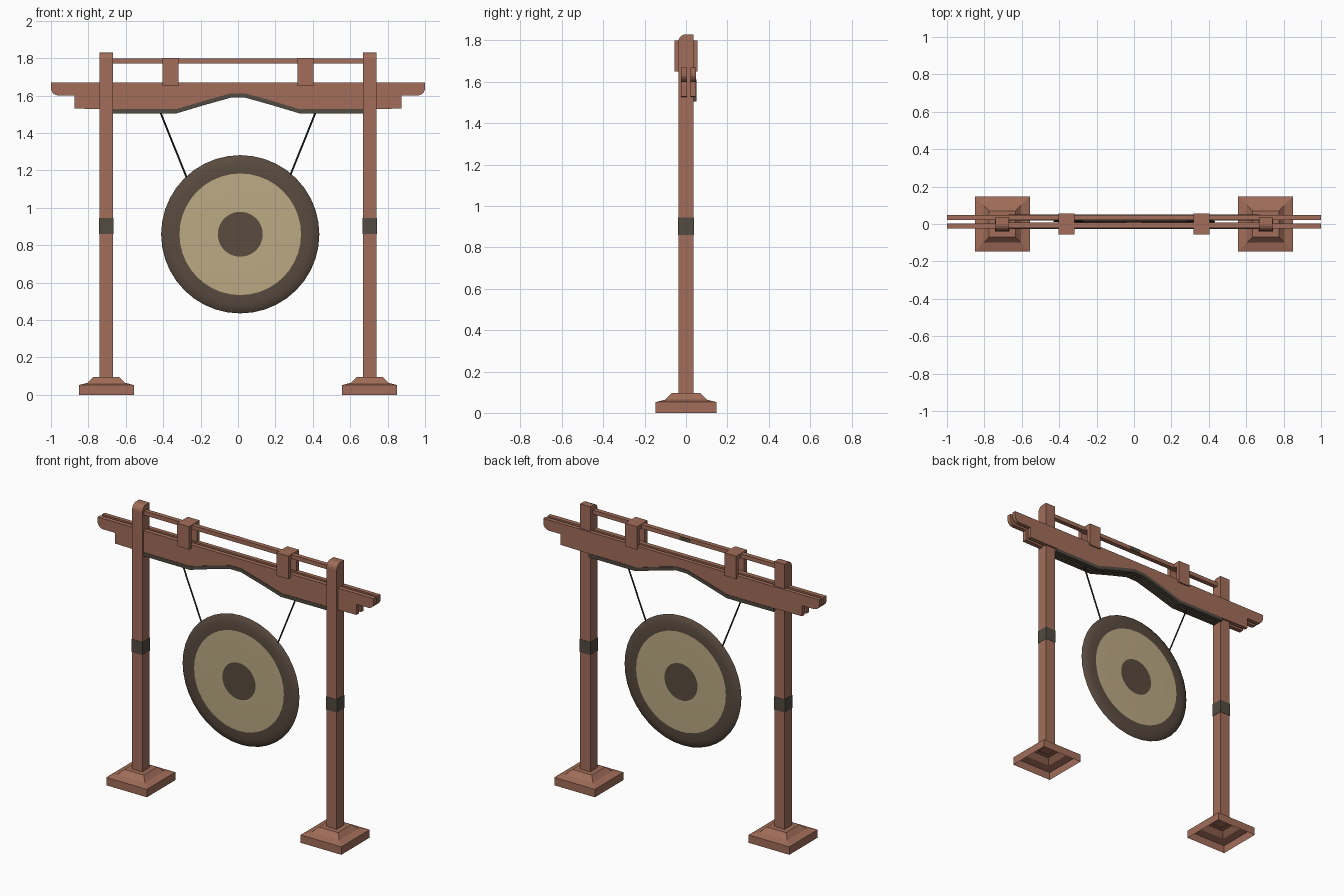
import bpy, bmesh, math
from mathutils import Vector

if "Cube" in bpy.data.objects:
    bpy.data.objects.remove(bpy.data.objects["Cube"])


def material(name, rgb):
    m = bpy.data.materials.new(name)
    m.diffuse_color = (*rgb, 1)
    m.use_nodes = True
    m.node_tree.nodes["Principled BSDF"].inputs["Base Color"].default_value = m.diffuse_color
    return m


WOOD = material("brown wood", (0.36, 0.155, 0.10))
DARK = material("dark trim", (0.085, 0.070, 0.053))
BRONZE = material("dark bronze", (0.100, 0.070, 0.050))
TAN = material("pale brass", (0.50, 0.40, 0.23))
ROPE = material("black rope", (0.025, 0.024, 0.022))


def finish(bm, name, *mats):
    bmesh.ops.recalc_face_normals(bm, faces=bm.faces)
    me = bpy.data.meshes.new(name)
    bm.to_mesh(me)
    bm.free()
    for m in mats:
        me.materials.append(m)
    ob = bpy.data.objects.new(name, me)
    bpy.context.collection.objects.link(ob)
    return ob


def extrude(name, points, direction, mat):
    """Extrude a closed 3D outline along a vector."""
    bm = bmesh.new()
    face = bm.faces.new([bm.verts.new(p) for p in points])
    new = bmesh.ops.extrude_face_region(bm, geom=[face], use_keep_orig=True)["geom"]
    bmesh.ops.translate(bm, vec=direction,
                        verts=[v for v in new if isinstance(v, bmesh.types.BMVert)])
    return finish(bm, name, mat)


def box(name, x0, x1, y0, y1, z0, z1, mat):
    pts = [(x0, y0, z0), (x1, y0, z0), (x1, y1, z0), (x0, y1, z0)]
    return extrude(name, pts, (0, 0, z1 - z0), mat)


def board(name, half, y0, y1, mat):
    """Board symmetric in x, given the right half of its outline from top to bottom."""
    pts = half + [(-x, z) for x, z in reversed(half)]
    return extrude(name, [(x, y0, z) for x, z in pts], (0, y1 - y0, 0), mat)


def arc(cx, cz, r, a0, a1, n=5):
    return [(cx + r * math.cos(math.radians(a0 + (a1 - a0) * i / n)),
             cz + r * math.sin(math.radians(a0 + (a1 - a0) * i / n))) for i in range(n + 1)]


PX, PH = 0.704, 0.037  # post position and half width

for side, s in (("left", -1), ("right", 1)):
    cx = s * PX
    # stepped foot, hollow underneath
    bm = bmesh.new()
    rings = []
    for h, z in ((0.147, 0), (0.147, 0.052), (0.10, 0.064), (0.07, 0.095), (0.036, 0.095)):
        rings.append([bm.verts.new((cx + h * a, h * b, z))
                      for a, b in ((-1, -1), (1, -1), (1, 1), (-1, 1))])
    for lo, hi in zip(rings, rings[1:]):
        for i in range(4):
            j = (i + 1) % 4
            bm.faces.new((lo[i], lo[j], hi[j], hi[i]))
    finish(bm, side + "_foot", WOOD)

    # post with its front top edge rounded
    prof = [(-PH, 0.09), (PH, 0.09), (PH, 1.83)] + arc(0, 1.793, PH, 90, 180)
    extrude(side + "_post", [(cx - PH, y, z) for y, z in prof], (2 * PH, 0, 0), WOOD)
    b = PH + 0.002
    box(side + "_post_band", cx - b, cx + b, -b, b, 0.86, 0.945, DARK)

    # saddle block over the rail and beams
    bx = s * 0.36
    saddle = [(-0.055, 1.65), (-0.026, 1.65), (-0.026, 1.77), (0.03, 1.77),
              (0.03, 1.65), (0.056, 1.65), (0.056, 1.80), (-0.055, 1.80)]
    extrude(side + "_saddle", [(bx - 0.043, y, z) for y, z in saddle], (0.086, 0, 0), WOOD)

    # rope from the beam to the gong
    p, q = Vector((s * 0.427, 0.014, 1.54)), Vector((s * 0.272, 0.014, 1.155))
    bm = bmesh.new()
    bmesh.ops.create_cone(bm, segments=6, radius1=0.005, radius2=0.005,
                          depth=(p - q).length, cap_ends=True)
    bm.transform((p - q).to_track_quat('Z', 'Y').to_matrix().to_4x4())
    bmesh.ops.translate(bm, vec=(p + q) / 2, verts=bm.verts)
    finish(bm, side + "_rope", ROPE)

# twin cross beams with an arched lower edge and dark trim
arch = [(0.33, 1.527), (0.18, 1.572), (0.04, 1.611)]
beam = ([(1.0, 1.67)] + arc(0.96, 1.64, 0.04, 0, -90)
        + [(0.875, 1.60), (0.875, 1.53), (0.67, 1.527)] + arch)
trim = [(x, z - 0.023) for x, z in reversed(arch)]
trim = [(0.67, 1.527), (0.67, 1.504)] + trim[::-1]
for name, y0, y1 in (("front", -0.025, 0.004), ("back", 0.022, 0.048)):
    board(name + "_beam", beam, y0, y1, WOOD)
    # trim strip: lower outline, then the arch back along the top
    right_top = [(0.67, 1.528)] + arch
    top = [(-x, z) for x, z in right_top] + right_top[::-1]
    outline = top + [(x, z - 0.023) for x, z in reversed(top)]
    extrude(name + "_beam_trim", [(x, y0 - 0.003, z) for x, z in outline],
            (0, y1 - y0 + 0.006, 0), DARK)

# thin top rail with a small dark plate behind
box("top_rail", -0.67, 0.67, -0.022, 0.008, 1.77, 1.797, WOOD)
box("rail_plate", -0.04, 0.04, 0.006, 0.011, 1.771, 1.796, DARK)

# gong: lathed disc, coloured by radius
bm = bmesh.new()
half = [(0.12, -0.021), (0.325, -0.021), (0.375, -0.019), (0.408, -0.012), (0.423, 0)]
prof = half + [(r, -y) for r, y in reversed(half[:-1])]
N = 40
loops = [[bm.verts.new((0.012 + r * math.cos(2 * math.pi * i / N), 0.014 + y,
                        0.858 + r * math.sin(2 * math.pi * i / N))) for i in range(N)]
         for r, y in prof]
for k in range(len(loops) - 1):
    for i in range(N):
        j = (i + 1) % N
        f = bm.faces.new((loops[k][i], loops[k][j], loops[k + 1][j], loops[k + 1][i]))
        f.material_index = 1 if max(prof[k][0], prof[k + 1][0]) < 0.33 else 0
bm.faces.new(loops[0])
bm.faces.new(loops[-1])
gong = finish(bm, "gong", BRONZE, TAN)
bpy.context.view_layer.objects.active = gong
gong.select_set(True)
bpy.ops.object.shade_smooth_by_angle(angle=math.radians(30))
